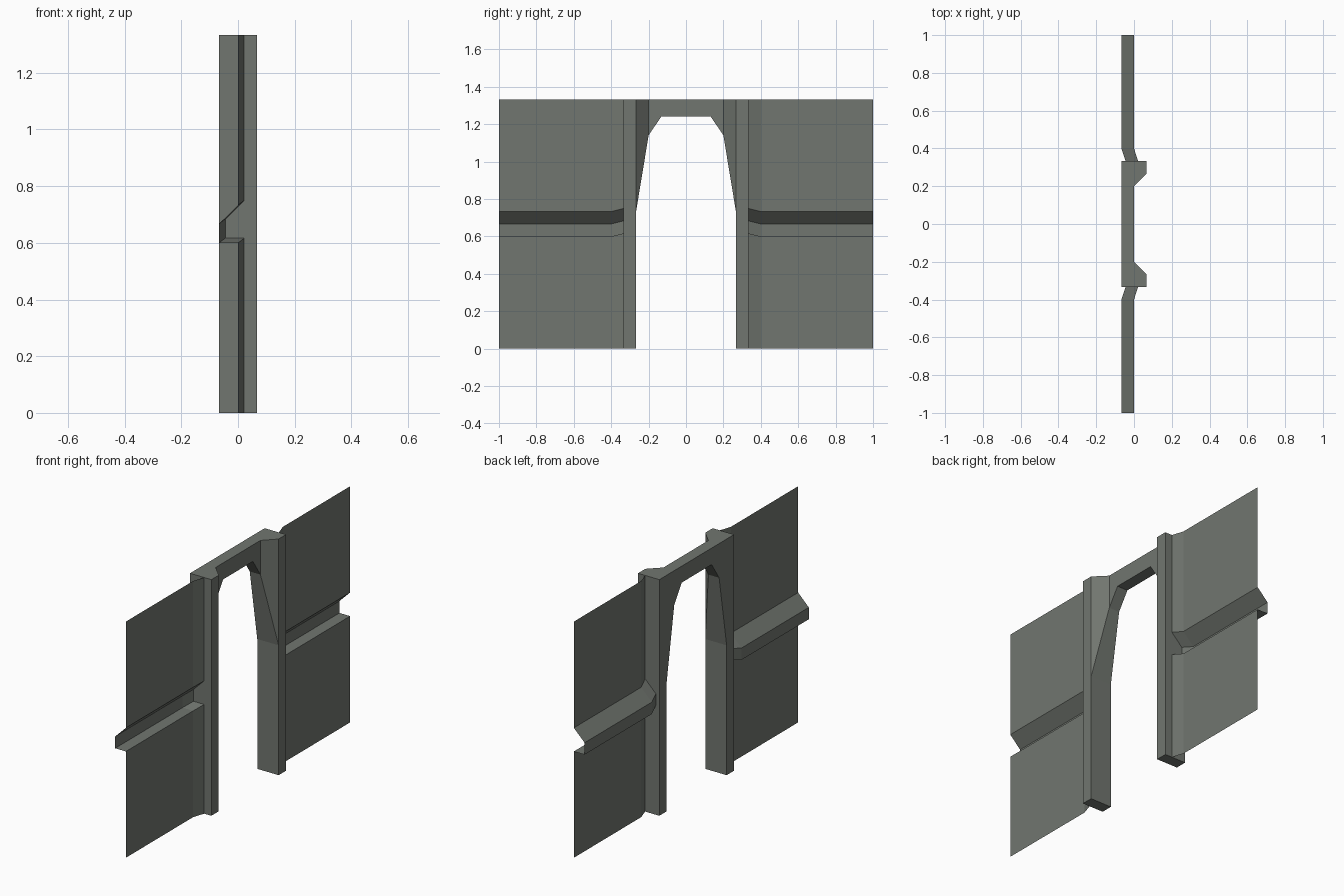
import bpy, bmesh

if "Cube" in bpy.data.objects:
    bpy.data.objects.remove(bpy.data.objects["Cube"])

T = 0.0667   # half depth of the frame and depth of the groove
H = 1.333    # total height

mat = bpy.data.materials.new("grey green metal")
mat.diffuse_color = (0.165, 0.18, 0.16, 1)
mat.use_nodes = True
mat.node_tree.nodes["Principled BSDF"].inputs["Base Color"].default_value = mat.diffuse_color


def finish(bm, name):
    """Turn a half mesh (y > 0) into an object mirrored across y."""
    me = bpy.data.meshes.new(name)
    bm.to_mesh(me)
    bm.free()
    me.materials.append(mat)
    ob = bpy.data.objects.new(name, me)
    bpy.context.collection.objects.link(ob)
    mod = ob.modifiers.new("mirror", 'MIRROR')
    mod.use_axis = (False, True, False)
    mod.merge_threshold = 0.0005
    return ob


# Door frame: pillar, chamfer and lintel regions in (y, z)
pillar = [(.333, H), (.333, 0), (.267, 0), (.267, .733), (.267, H)]
chamfer = [(.267, H), (.267, .733), (.2, 1.14), (.2, H)]
lintel = [(.2, H), (.2, 1.14), (.133, 1.24), (0, 1.24), (0, H)]

bm = bmesh.new()
front, back = {}, {}
for region in (pillar, chamfer, lintel):
    for p in region:
        if p not in front:
            y, z = p
            front[p] = bm.verts.new((min(T, max(0, y - .2)), y, z))
            back[p] = bm.verts.new((-T, y, z))
    bm.faces.new([front[p] for p in region])
    bm.faces.new([back[p] for p in reversed(region)])

# Rim: join front and back along every outline edge, open at the mirror plane
edges = [(r[i - 1], r[i]) for r in (pillar, chamfer, lintel) for i in range(len(r))]
for a, b in edges:
    if (b, a) not in edges and (a[0] > 0 or b[0] > 0):
        bm.faces.new([front[b], front[a], back[a], back[b]])
# Face outward: the pillar's outer side must point to +y
bmesh.ops.recalc_face_normals(bm, faces=bm.faces)
bm.normal_update()
side = max(bm.faces, key=lambda f: f.calc_center_median().y)
if side.normal.y < 0:
    bmesh.ops.reverse_faces(bm, faces=bm.faces)
finish(bm, "door_frame")

# Wall panels: grooved sheet profile in (x, z), flaring forward at the frame
profile = [(0, 0), (0, .6), (-T, .6), (-T, .667), (0, .733), (0, H)]
bm = bmesh.new()
rows = []
for y, dx, dz in ((.333, .022, .0165), (.4, 0, 0), (1, 0, 0)):
    rows.append([bm.verts.new((x + dx, y, z + (dz if 0 < z < H else 0)))
                 for x, z in profile])
for a, b in zip(rows, rows[1:]):
    for i in range(len(profile) - 1):
        bm.faces.new((a[i], b[i], b[i + 1], a[i + 1]))
finish(bm, "wall_panels")
